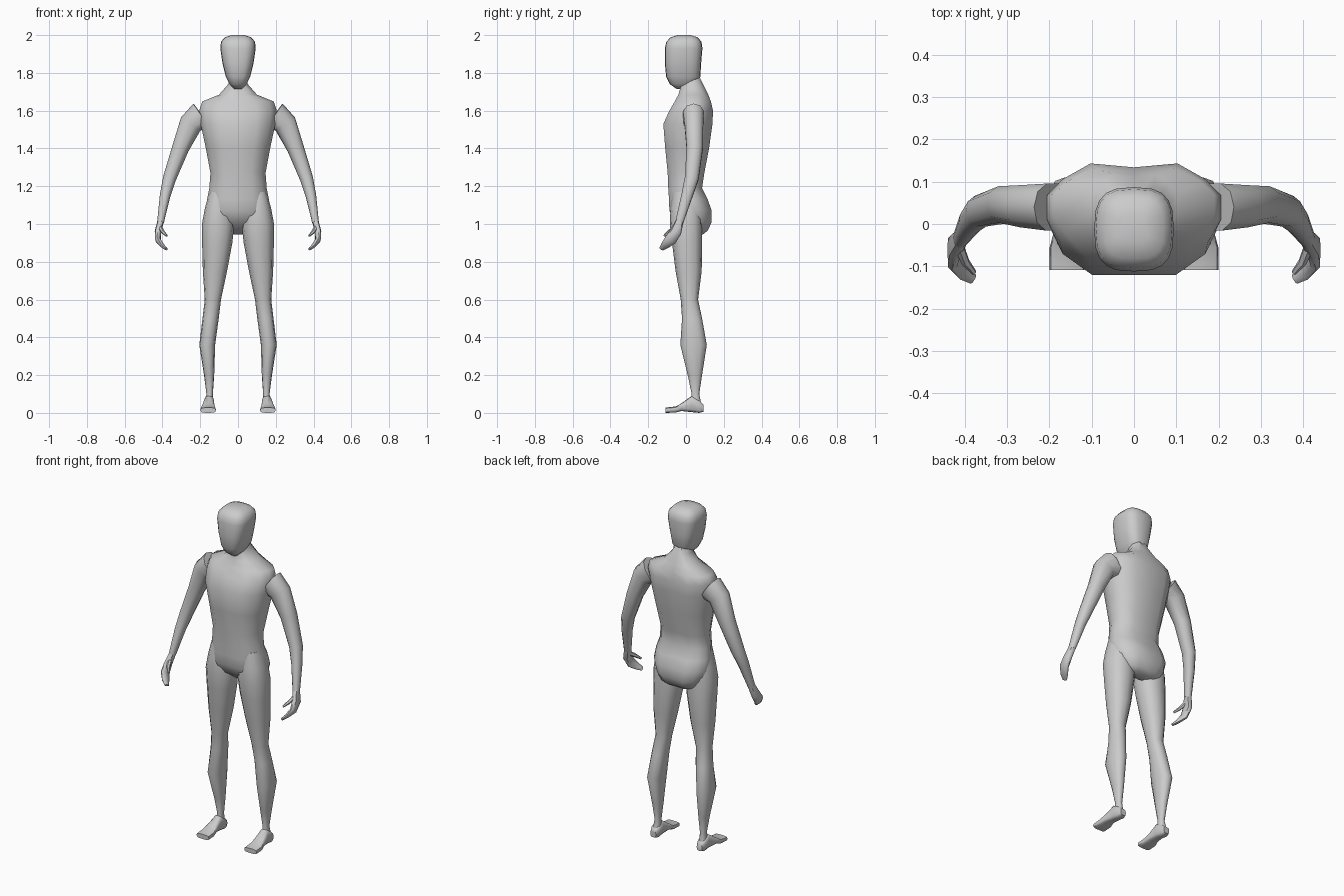
import bpy, bmesh, math
from mathutils import Vector

grey = bpy.data.materials.new("plain grey")
grey.diffuse_color = (0.6, 0.6, 0.6, 1)


def oval(n=12, p=2.3):
    """Unit rounded-square outline."""
    pts = []
    for i in range(n):
        a = 2 * math.pi * i / n
        c, s = math.cos(a), math.sin(a)
        pts.append((math.copysign(abs(c) ** (2 / p), c), math.copysign(abs(s) ** (2 / p), s)))
    return pts


def loft(name, outline, sections, mirror=False, angle=50):
    """Skin an outline through (centre, u, v) sections, closed at both ends."""
    bm = bmesh.new()
    rings = [[bm.verts.new(Vector(c) + Vector(u) * a + Vector(v) * b) for a, b in outline]
             for c, u, v in sections]
    n = len(outline)
    for r0, r1 in zip(rings, rings[1:]):
        for i in range(n):
            j = (i + 1) % n
            bm.faces.new((r0[i], r0[j], r1[j], r1[i]))
    bm.faces.new(rings[0])
    bm.faces.new(rings[-1])
    bmesh.ops.recalc_face_normals(bm, faces=bm.faces)
    me = bpy.data.meshes.new(name)
    bm.to_mesh(me)
    bm.free()
    me.materials.append(grey)
    ob = bpy.data.objects.new(name, me)
    bpy.context.collection.objects.link(ob)
    bpy.ops.object.select_all(action='DESELECT')
    ob.select_set(True)
    bpy.context.view_layer.objects.active = ob
    bpy.ops.object.shade_smooth_by_angle(angle=math.radians(angle))
    if mirror:
        m = ob.modifiers.new("mirror", 'MIRROR')
        m.use_mirror_merge = False
    return ob


def level(rows):
    """Horizontal sections from (z, half width, front y, back y)."""
    return [((0, (f + b) / 2, z), (w, 0, 0), (0, (b - f) / 2, 0)) for z, w, f, b in rows]


def along(rows):
    """Sections square to a path, from (x, y, z, radius in xz, radius across)."""
    pts = [Vector(r[:3]) for r in rows]
    out = []
    for i, r in enumerate(rows):
        t = pts[min(i + 1, len(pts) - 1)] - pts[max(i - 1, 0)]
        u = Vector((-t.z, 0, t.x)).normalized()
        v = t.cross(u).normalized()
        out.append((pts[i], u * r[3], v * r[4]))
    return out


# head
loft("head", oval(20, 2.9), level([
    (1.715, .02, -.05, .0), (1.74, .045, -.085, .05), (1.78, .065, -.105, .076),
    (1.85, .082, -.112, .08), (1.93, .094, -.112, .087), (1.965, .09, -.104, .082),
    (1.988, .07, -.082, .062), (2.0, .035, -.045, .025)]), angle=70)

# torso with neck and buttocks, flat chest and slight spine groove
half = [(.5, -1), (.85, -.62), (1, -.15), (1, .35), (.82, .68), (.5, 1)]
torso_outline = [(0, -1)] + half + [(0, .92)] + [(-x, y) for x, y in reversed(half)]
loft("torso", torso_outline, level([
    (1.78, .045, -.03, .07), (1.74, .052, -.025, .09), (1.685, .10, -.04, .118),
    (1.648, .19, -.06, .132), (1.60, .205, -.088, .143), (1.53, .198, -.12, .14),
    (1.40, .17, -.11, .122), (1.27, .146, -.097, .097), (1.19, .152, -.094, .085),
    (1.13, .164, -.09, .115), (1.07, .168, -.088, .136), (1.01, .145, -.06, .136),
    (.965, .115, .0, .115), (.945, .08, .03, .09)]))

# legs
legs = [(1.17, .102, .0, .05, .07), (1.08, .102, .0, .074, .082), (1.0, .105, .0, .086, .086),
        (.9, .11, .006, .08, .08), (.75, .122, .014, .064, .069), (.6, .133, .018, .043, .046),
        (.5, .145, .032, .043, .053), (.36, .163, .04, .042, .07), (.2, .153, .047, .027, .038),
        (.1, .15, .05, .017, .02), (.05, .153, .05, .022, .03)]
loft("leg", oval(), [((x, y, z), (a, 0, 0), (0, b, 0)) for z, x, y, a, b in legs], True)

# feet, heel to toe: (y, x, half width, bottom, top)
feet = [(.092, .153, .018, .006, .045), (.07, .153, .027, .0, .065), (.03, .153, .026, .004, .09),
        (-.025, .157, .034, .01, .05), (-.055, .158, .041, .002, .034), (-.108, .158, .041, .0, .028)]
loft("foot", oval(12, 3.5), [((x, y, (b + t) / 2), (w, 0, 0), (0, 0, (t - b) / 2))
                             for y, x, w, b, t in feet], True)

# arms
loft("arm", oval(10, 2.3), along([
    (.19, .04, 1.572, .08, .058), (.25, .042, 1.53, .062, .052), (.305, .046, 1.40, .045, .045),
    (.363, .03, 1.24, .035, .038), (.386, .005, 1.15, .028, .031), (.41, -.035, 1.01, .018, .022)]),
    True)

# hands: palm with fingers, and thumb
loft("hand", oval(8, 2.6), along([
    (.408, -.032, 1.02, .017, .02), (.424, -.053, .96, .017, .03), (.424, -.083, .915, .014, .032),
    (.40, -.112, .885, .011, .024), (.38, -.13, .868, .007, .013)]), True)
loft("thumb", oval(6, 2), along([
    (.414, -.05, .985, .012, .014), (.398, -.09, .958, .010, .011), (.377, -.115, .937, .006, .006)]),
    True)
